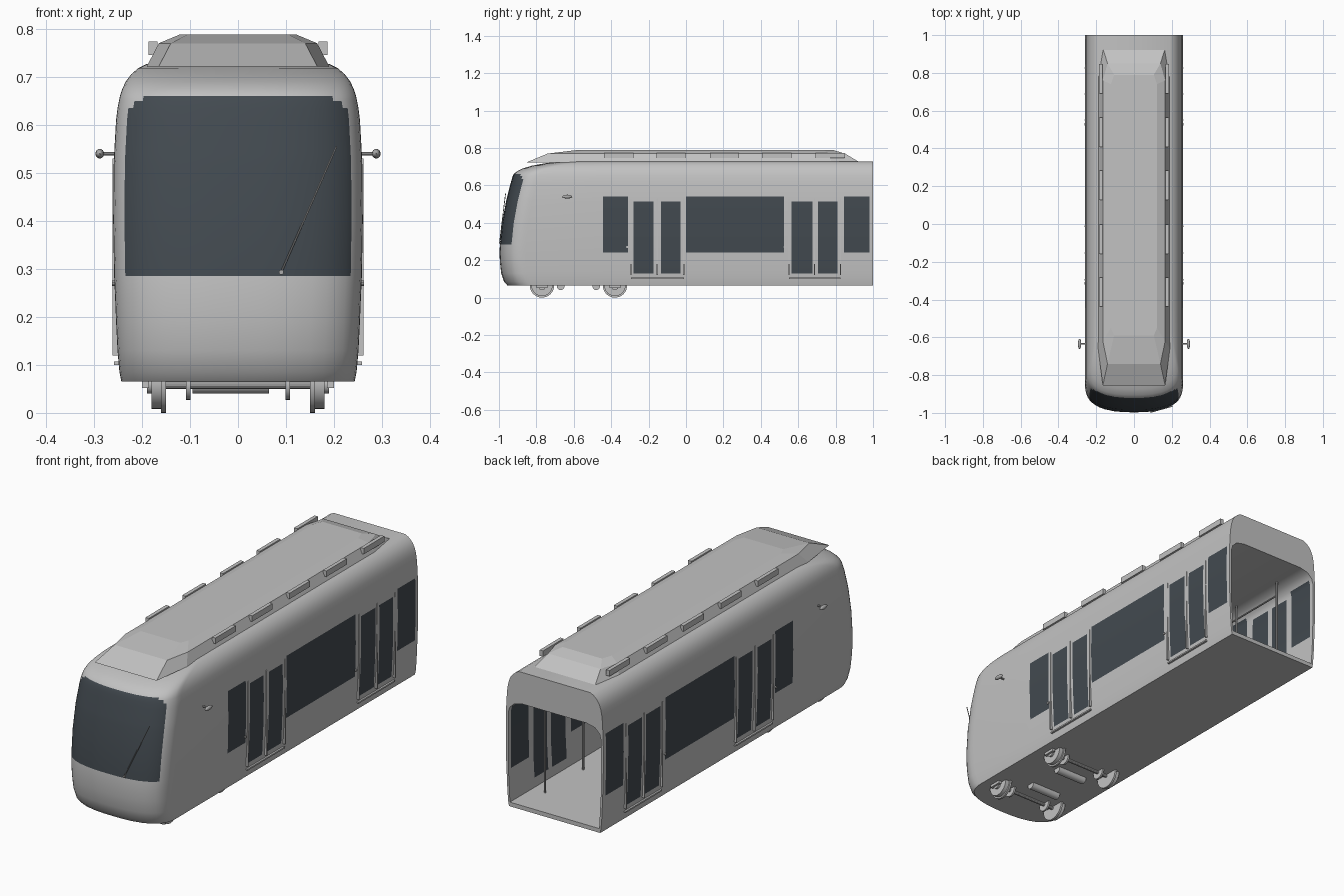
import bpy, bmesh
from mathutils import Vector, Matrix

cube = bpy.data.objects.get("Cube")
if cube:
    bpy.data.objects.remove(cube, do_unlink=True)


def material(name, r, g, b):
    m = bpy.data.materials.new(name)
    m.use_nodes = True
    m.diffuse_color = (r, g, b, 1)
    m.node_tree.nodes["Principled BSDF"].inputs["Base Color"].default_value = (r, g, b, 1)
    return m


BODY = material("body grey", 0.54, 0.54, 0.54)
GLASS = material("dark glass", 0.055, 0.068, 0.08)
METAL = material("metal grey", 0.42, 0.42, 0.42)


def finish(bm, name, mats, smooth=True):
    bmesh.ops.recalc_face_normals(bm, faces=bm.faces)
    mesh = bpy.data.meshes.new(name)
    bm.to_mesh(mesh)
    bm.free()
    for m in mats:
        mesh.materials.append(m)
    ob = bpy.data.objects.new(name, mesh)
    bpy.context.collection.objects.link(ob)
    if smooth:
        bpy.ops.object.select_all(action="DESELECT")
        ob.select_set(True)
        bpy.context.view_layer.objects.active = ob
        bpy.ops.object.shade_smooth_by_angle(angle=0.6)
    return ob


def add_box(bm, lo, hi):
    lo, hi = Vector(lo), Vector(hi)
    size = Matrix.Diagonal([abs(c) for c in hi - lo]).to_4x4()
    bmesh.ops.create_cube(bm, size=1, matrix=Matrix.Translation((lo + hi) / 2) @ size)


def add_rod(bm, p, q, r, sides=10):
    p, q = Vector(p), Vector(q)
    turn = (q - p).to_track_quat("Z", "Y").to_matrix().to_4x4()
    bmesh.ops.create_cone(bm, cap_ends=True, segments=sides, radius1=r, radius2=r,
                          depth=(q - p).length, matrix=Matrix.Translation((p + q) / 2) @ turn)


# Window and door layout along the side walls
WINDOWS = [(-0.445, -0.31), (0, 0.525), (0.845, 0.98)]
DOORS = [(-0.28, -0.175), (-0.135, -0.03), (0.565, 0.675), (0.705, 0.81)]
BREAKS = sorted(y for span in WINDOWS + DOORS for y in span) + [1]


def is_side_glass(c):
    window = 0.24 < c.z < 0.54 and any(a < c.y < b for a, b in WINDOWS)
    door = 0.13 < c.z < 0.515 and any(a < c.y < b for a, b in DOORS)
    return window or door


def is_windscreen(c):
    if c.y > -0.8 or not 0.285 < c.z < 0.66:
        return False
    return abs(c.x) < (0.2325 if c.z < 0.635 else 0.215 if c.z < 0.65 else 0.197)


# Body shell: plan outlines stacked upward as height, half width, nose position
LEVELS = [(0.065, 0.243, -0.955), (0.085, 0.247, -0.973), (0.13, 0.251, -0.988),
          (0.19, 0.254, -0.995), (0.24, 0.256, -0.997), (0.285, 0.258, -0.995),
          (0.4, 0.26, -0.983), (0.515, 0.259, -0.962), (0.54, 0.258, -0.956),
          (0.61, 0.254, -0.938), (0.635, 0.251, -0.931), (0.65, 0.248, -0.926),
          (0.66, 0.246, -0.921), (0.675, 0.241, -0.905), (0.69, 0.234, -0.875),
          (0.705, 0.223, -0.825), (0.718, 0.208, -0.755), (0.727, 0.19, -0.68)]
HALF = [0.2, 0.4, 0.6, 0.72, 0.8, 0.87, 0.91, 0.95, 0.985, 0.997, 1]
ARC = [-u for u in reversed(HALF)] + [0] + HALF
POWER, DEPTH = 2.6, 0.14


def nose_y(u, f):
    return f + DEPTH * (1 - (1 - abs(u) ** POWER) ** (1 / POWER))


bm = bmesh.new()
rows = []
for z, w, f in LEVELS:
    outline = [(-w, y) for y in reversed(BREAKS)]
    outline += [(w * u, nose_y(u, f)) for u in ARC]
    outline += [(w, y) for y in BREAKS]
    rows.append([bm.verts.new((x, y, z)) for x, y in outline])
for low, high in zip(rows, rows[1:]):
    for i in range(len(low) - 1):
        bm.faces.new((low[i], low[i + 1], high[i + 1], high[i]))
bm.faces.new(rows[0])
bm.faces.new(rows[-1])

# Passenger saloon inside the shell, open at the rear
SALOON = [(0.238, 0.085), (0.24, 0.13), (0.246, 0.24), (0.247, 0.515),
          (0.24, 0.54), (0.215, 0.565), (0.17, 0.575)]
section = SALOON + [(-x, z) for x, z in reversed(SALOON)]
rings = [[bm.verts.new((x, y, z)) for x, z in section] for y in [-0.5] + BREAKS]
for a, b in zip(rings, rings[1:]):
    for i in range(len(a)):
        j = (i + 1) % len(a)
        bm.faces.new((a[i], a[j], b[j], b[i]))
bm.faces.new(rings[0])
rear_edges = [e for e in bm.edges if e.is_boundary]
bmesh.ops.triangle_fill(bm, use_beauty=True, edges=rear_edges, normal=(0, 1, 0))
for face in bm.faces:
    c = face.calc_center_median()
    on_wall = abs(c.x) > 0.22 and c.y < 0.999
    face.material_index = int((on_wall and is_side_glass(c)) or is_windscreen(c))
finish(bm, "body_shell", [BODY, GLASS])

# Roof equipment fairing: height, then half width and y at end and shoulder
FAIRING = [(0.722, (0.165, -0.855), (0.19, -0.66), (0.19, 0.78), (0.165, 0.93)),
           (0.77, (0.14, -0.74), (0.165, -0.62), (0.165, 0.76), (0.14, 0.85)),
           (0.788, (0.105, -0.59), (0.122, -0.55), (0.122, 0.74), (0.105, 0.79))]
bm = bmesh.new()
rings = []
for z, *side in FAIRING:
    outline = side + [(-x, y) for x, y in reversed(side)]
    rings.append([bm.verts.new((x, y, z)) for x, y in outline])
for a, b in zip(rings, rings[1:]):
    for i in range(len(a)):
        j = (i + 1) % len(a)
        bm.faces.new((a[i], a[j], b[j], b[i]))
bm.faces.new(rings[0])
bm.faces.new(rings[-1])
finish(bm, "roof_fairing", [BODY], smooth=False)

# Roof vents
bm = bmesh.new()
for s in (-1, 1):
    for y in (-0.36, -0.08, 0.205, 0.485, 0.77):
        add_box(bm, (s * 0.168, y - 0.078, 0.746), (s * 0.186, y + 0.078, 0.774))
finish(bm, "roof_vents", [BODY], smooth=False)

# Door sills, edge trims and buttons
bm = bmesh.new()
for s in (-1, 1):
    for a, b in ((-0.295, -0.012), (0.55, 0.826)):
        add_box(bm, (s * 0.24, a, 0.1), (s * 0.258, b, 0.107))
        for y in (a, (a + b) / 2, b):
            add_box(bm, (s * 0.25, y - 0.003, 0.12), (s * 0.2615, y + 0.003, 0.53))
    for y in (-0.314, 0.528):
        add_rod(bm, (s * 0.25, y, 0.27), (s * 0.262, y, 0.27), 0.006)
finish(bm, "door_trim", [BODY], smooth=False)

# Side mirrors
for s, side in ((-1, "right"), (1, "left")):
    bm = bmesh.new()
    add_rod(bm, (s * 0.25, -0.635, 0.54), (s * 0.287, -0.635, 0.54), 0.004)
    shape = Matrix.Translation((s * 0.288, -0.635, 0.54)) @ Matrix.Diagonal((0.009, 0.027, 0.01, 1))
    bmesh.ops.create_uvsphere(bm, u_segments=16, v_segments=8, radius=1, matrix=shape)
    finish(bm, side + "_mirror", [METAL])

# Windscreen wiper
bm = bmesh.new()
add_rod(bm, (0.09, -0.997, 0.293), (0.205, -0.965, 0.555), 0.002, 6)
add_rod(bm, (0.09, -0.98, 0.293), (0.09, -0.999, 0.293), 0.005)
finish(bm, "wiper", [METAL])

# Wheels, trimmed below the saloon floor, with axles and brake discs
for y, end in ((-0.77, "front"), (-0.38, "rear")):
    bm = bmesh.new()
    for s in (-1, 1):
        add_rod(bm, (s * 0.158, y, 0.065), (s * 0.18, y, 0.065), 0.057, 32)
        add_rod(bm, (s * 0.15, y, 0.065), (s * 0.16, y, 0.065), 0.065, 32)
        add_rod(bm, (s * 0.18, y, 0.06), (s * 0.19, y, 0.06), 0.02, 16)
        add_rod(bm, (s * 0.099, y, 0.06), (s * 0.108, y, 0.06), 0.033, 24)
    add_rod(bm, (-0.15, y, 0.058), (0.15, y, 0.058), 0.008)
    geom = bm.verts[:] + bm.edges[:] + bm.faces[:]
    bmesh.ops.bisect_plane(bm, geom=geom, plane_co=(0, 0, 0.078), plane_no=(0, 0, 1), clear_outer=True)
    finish(bm, end + "_wheelset", [BODY])

# Underfloor motors and axle boxes
bm = bmesh.new()
for y in (-0.67, -0.48):
    add_rod(bm, (-0.095, y, 0.06), (0.065, y, 0.06), 0.02, 20)
for s in (-1, 1):
    for y in (-0.77, -0.38):
        add_box(bm, (s * 0.185, y - 0.03, 0.052), (s * 0.2, y + 0.03, 0.07))
finish(bm, "underfloor_motors", [BODY])

# Saloon grab poles and ceiling rails
bm = bmesh.new()
for s in (-1, 1):
    for y in (-0.3, 0, 0.54, 0.83):
        add_rod(bm, (s * 0.17, y, 0.085), (s * 0.17, y, 0.572), 0.005, 8)
    add_rod(bm, (s * 0.17, -0.3, 0.5), (s * 0.17, 0.83, 0.5), 0.004, 8)
finish(bm, "grab_poles", [METAL])
